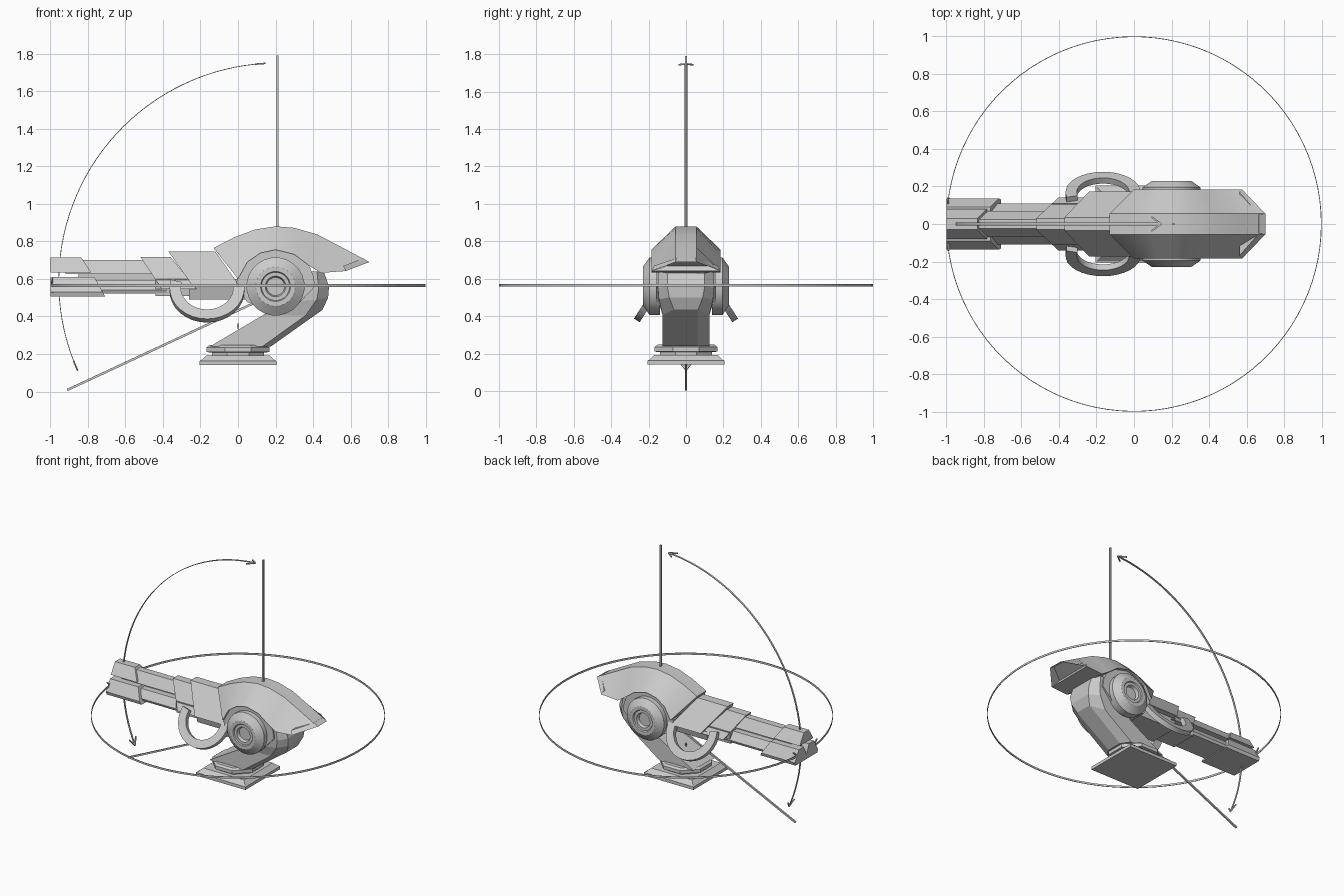
import bpy, bmesh, math
from mathutils import Vector

if "Cube" in bpy.data.objects:
    bpy.data.objects.remove(bpy.data.objects["Cube"])

grey = bpy.data.materials.new("hull_grey")
grey.diffuse_color = (0.6, 0.6, 0.6, 1)
grey.use_nodes = True
grey.node_tree.nodes["Principled BSDF"].inputs["Base Color"].default_value = grey.diffuse_color


def loft(name, rings, closed=False, smooth=False):
    """Skin equal-length rings of points; cap both ends unless closed."""
    bm = bmesh.new()
    rows = [[bm.verts.new(p) for p in ring] for ring in rings]
    n = len(rows[0])
    pairs = list(zip(rows, rows[1:])) + ([(rows[-1], rows[0])] if closed else [])
    for a, b in pairs:
        for i in range(n):
            j = (i + 1) % n
            bm.faces.new((a[i], a[j], b[j], b[i]))
    if not closed:
        bm.faces.new(rows[0])
        bm.faces.new(rows[-1])
    bmesh.ops.recalc_face_normals(bm, faces=bm.faces)
    me = bpy.data.meshes.new(name)
    bm.to_mesh(me)
    bm.free()
    me.materials.append(grey)
    ob = bpy.data.objects.new(name, me)
    bpy.context.collection.objects.link(ob)
    if smooth:
        bpy.ops.object.select_all(action='DESELECT')
        ob.select_set(True)
        bpy.context.view_layer.objects.active = ob
        bpy.ops.object.shade_smooth_by_angle(angle=math.radians(26))
    return ob


def roof(name, top, low, w0, w1, smooth=False):
    """Roof-shaped shell: narrow strip along top, flaring to the low edge."""
    return loft(name, [[(tx, -w0, tz), (tx, w0, tz), (lx, w1, lz), (lx, -w1, lz)]
                       for (tx, tz), (lx, lz) in zip(top, low)], smooth=smooth)


def prism(name, half, x0, x1, lean=0.0):
    """Mirrored y-z section extruded along x, rear end leaning with height."""
    sec = half + [(-y, z) for y, z in reversed(half) if y > 0]
    zt = max(z for _, z in sec)
    return loft(name, [[(x0, y, z) for y, z in sec],
                       [(x1 + (zt - z) * lean, y, z) for y, z in sec]])


def bar(name, p, q, r):
    """Thin square rod between two points."""
    p, q = Vector(p), Vector(q)
    d = (q - p).normalized()
    u = d.cross(Vector((0.01, 1, 0.02))).normalized()
    v = d.cross(u)
    return loft(name, [[c + (u * a + v * b) * r for a, b in
                        ((1, 1), (1, -1), (-1, -1), (-1, 1))] for c in (p, q)])


def turned(levels, n, place):
    """Rings for a turned part; place(angle, radius, height) gives the point."""
    return [[place((i + 0.5) * math.tau / n, r, h) for i in range(n)] for r, h in levels]


def upright(a, r, h):
    return (r * math.cos(a), r * math.sin(a), h)


# Base plate and turntable
loft("base_plate", turned([(0.29, 0.14), (0.29, 0.163), (0.278, 0.166), (0.24, 0.192)], 4, upright))
loft("turntable", turned([(0.15, 0.185), (0.15, 0.208), (0.182, 0.21), (0.182, 0.235),
                          (0.165, 0.247)], 8, upright))

# Curved support arm: front, chamfer line and rear edge for each section
arm = [((-0.15, 0.24), (0.13, 0.24), (0.175, 0.24), 0.125, 0.06),
       ((0.13, 0.405), (0.36, 0.405), (0.45, 0.435), 0.125, 0.065),
       ((0.24, 0.47), (0.42, 0.49), (0.48, 0.50), 0.145, 0.09),
       ((0.27, 0.55), (0.43, 0.55), (0.485, 0.56), 0.15, 0.10),
       ((0.27, 0.64), (0.42, 0.64), (0.46, 0.63), 0.15, 0.10)]
loft("support_arm", [[(f[0], -w, f[1]), (m[0], -w, m[1]), (r[0], -v, r[1]),
                      (r[0], v, r[1]), (m[0], w, m[1]), (f[0], w, f[1])]
                     for f, m, r, w, v in arm])

# Pivot housing under the hood
PX, PZ = 0.2, 0.56
prof = [(PX + 0.21 * math.cos(math.radians(a)), PZ + 0.21 * math.sin(math.radians(a)))
        for a in range(0, 181, 15)] + [(0.05, 0.475), (0.33, 0.475)]
loft("pivot_housing", [[(x, y, z) for x, z in prof] for y in (-0.16, 0.16)], smooth=True)

# Side discs with a recessed hub, and the handle loops
for side, s in (("left", 1), ("right", -1)):
    loft("pivot_disc_" + side,
         turned([(0.155, 0.14), (0.155, 0.195), (0.105, 0.23), (0.08, 0.23), (0.075, 0.222),
                 (0.055, 0.222), (0.048, 0.2)], 24,
                lambda a, r, h: (PX + r * math.cos(a), s * h, PZ + r * math.sin(a))), smooth=True)
    down = Vector((0, s * 0.54, -0.84))
    nrm = Vector((0, s * 0.84, 0.54))
    mid = Vector((-0.165, s * 0.155, 0.545))
    rings = []
    for i in range(19):
        a = math.pi * (-0.08 + 1.16 * i / 18)
        d = Vector((1, 0, 0)) * math.cos(a) + down * math.sin(a)
        rings.append([mid + d * r + nrm * t for r, t in
                      ((0.14, -0.018), (0.20, -0.018), (0.20, 0.018), (0.14, 0.018))])
    loft("handle_loop_" + side, rings, smooth=True)

# Hood
hood = roof("hood",
            [(-0.13, 0.765), (-0.02, 0.822), (0.09, 0.863), (0.2, 0.88), (0.3, 0.872),
             (0.42, 0.838), (0.55, 0.77), (0.7, 0.69)],
            [(0.0, 0.60), (0.05, 0.69), (0.12, 0.738), (0.2, 0.755), (0.3, 0.73),
             (0.38, 0.67), (0.44, 0.632), (0.575, 0.642)], 0.055, 0.185)
# recessed underside at the tail of the hood
bm = bmesh.new()
bm.from_mesh(hood.data)
tail = [f for f in bm.faces if f.calc_center_median().x > 0.6 and f.normal.z < -0.3]
bmesh.ops.inset_region(bm, faces=tail, thickness=0.016, depth=0)
bmesh.ops.translate(bm, vec=(-0.02, 0, 0.025), verts=list({v for f in tail for v in f.verts}))
bm.to_mesh(hood.data)
bm.free()
bpy.ops.object.select_all(action='DESELECT')
hood.select_set(True)
bpy.context.view_layer.objects.active = hood
bpy.ops.object.shade_smooth_by_angle(angle=math.radians(26))

# Neck armour
roof("neck_rear", [(-0.37, 0.745), (-0.12, 0.745)], [(-0.24, 0.56), (0.01, 0.56)], 0.035, 0.172)
roof("neck_front", [(-0.52, 0.718), (-0.36, 0.718)], [(-0.405, 0.545), (-0.22, 0.545)], 0.03, 0.14)
prism("neck_underside", [(0.13, 0.565), (0.11, 0.49)], -0.26, 0.08)
prism("neck_core", [(0.11, 0.60), (0.10, 0.51)], -0.44, 0.1)

# Twin barrels with larger muzzle blocks
prism("upper_barrel", [(0.025, 0.70), (0.07, 0.625)], -0.92, -0.38)
prism("lower_barrel", [(0.07, 0.595), (0.108, 0.54), (0.10, 0.522)], -0.92, -0.38)
prism("barrel_core", [(0.025, 0.64), (0.025, 0.57)], -0.85, -0.38)
prism("upper_muzzle", [(0.03, 0.715), (0.08, 0.635)], -1.0, -0.835, 0.65)
prism("lower_muzzle", [(0, 0.54), (0.03, 0.61), (0.09, 0.61), (0.137, 0.53), (0.13, 0.507)],
      -1.0, -0.765, 0.55)

# Elevation limit rods and centre marker
bar("upper_limit_rod", (0.21, 0, 0.56), (0.21, 0, 1.79), 0.006)
bar("lower_limit_rod", (0.2, 0, 0.525), (-0.91, 0, 0.008), 0.006)
loft("centre_marker", turned([(0.001, 0.33), (0.008, 0.352), (0.001, 0.366)], 4, upright))


# Range-of-motion ribbons with arrow heads
def sweep(a, r, w):
    return Vector((0.21 + r * math.cos(a), w, 0.585 + r * math.sin(a)))


def level(a, r, w):
    return Vector((r * math.cos(a), r * math.sin(a), 0.565 + w))


for name, f, rad, start, end, n in (("elevation_arc", sweep, 1.165, 93.2, 203.9, 40),
                                    ("rotation_ring", level, 0.998, -174.5, 174.5, 96)):
    a0, a1 = math.radians(start), math.radians(end)
    loft(name, [[f(a0 + (a1 - a0) * i / n, rad + dr, w) for dr, w in
                 ((-0.002, -0.007), (0.002, -0.007), (0.002, 0.007), (-0.002, 0.007))]
                for i in range(n + 1)])
    for a, back in ((a0, 0.045), (a1, -0.045)):
        for w in (-0.038, 0.038):
            bar(name + "_head", f(a, rad, 0), f(a + back, rad, w), 0.004)
